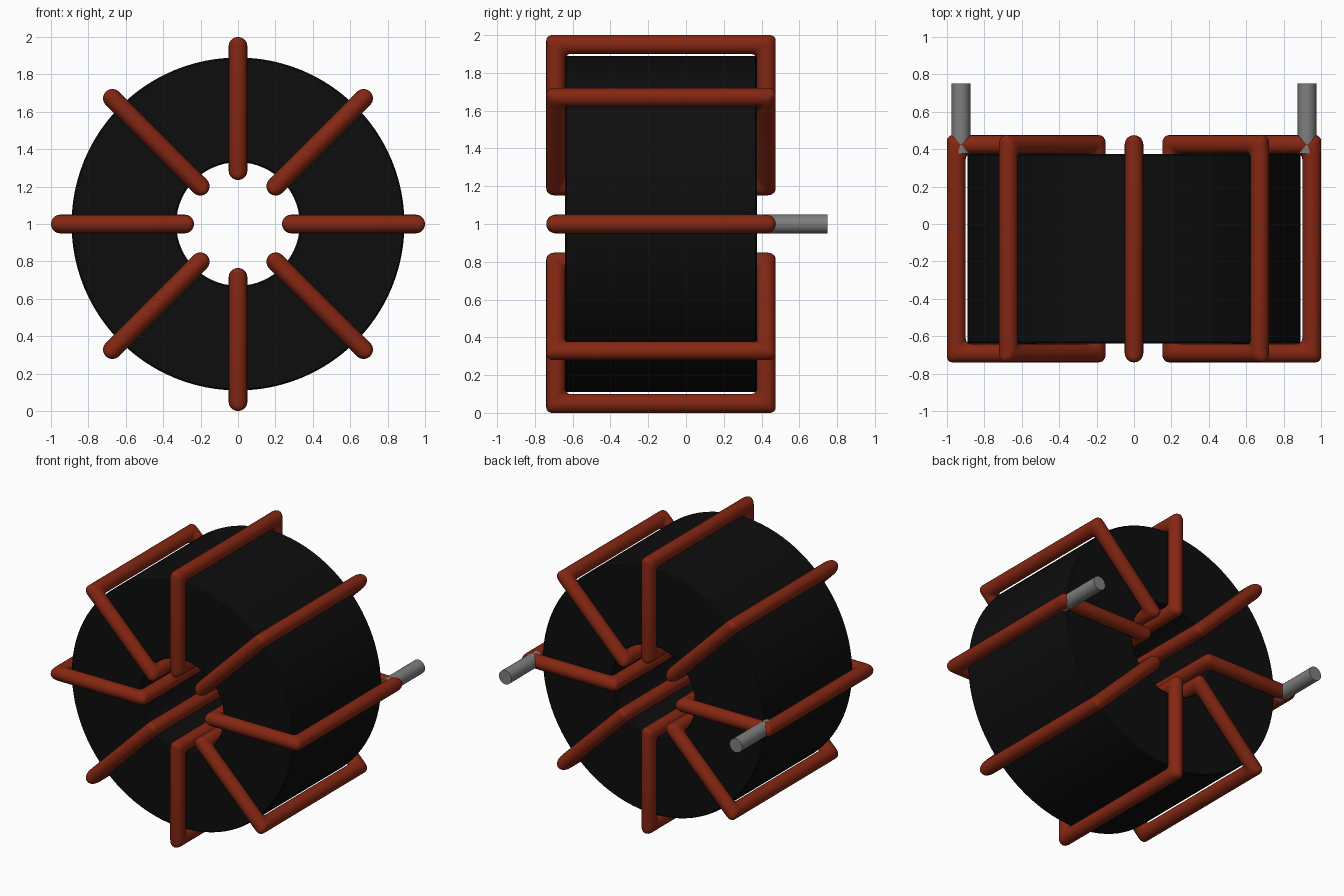
import bpy, bmesh, math
from mathutils import Vector, Matrix

cube = bpy.data.objects.get("Cube")
if cube:
    bpy.data.objects.remove(cube, do_unlink=True)

WIRE_R = 0.05                      # wire radius
R_IN, R_OUT = 0.285, 0.95          # wire centre line, radially
Y_FRONT, Y_BACK = -0.69, 0.425     # wire centre line, front to back
CENTRE = Matrix.Translation((0, 0, 1))


def material(name, rgb, roughness):
    m = bpy.data.materials.new(name)
    m.use_nodes = True
    m.diffuse_color = (*rgb, 1)
    bsdf = next(n for n in m.node_tree.nodes if n.type == 'BSDF_PRINCIPLED')
    bsdf.inputs["Base Color"].default_value = (*rgb, 1)
    bsdf.inputs["Roughness"].default_value = roughness
    return m


black = material("black ferrite", (0.004, 0.004, 0.004), 0.6)
copper = material("enamelled copper", (0.235, 0.02, 0.006), 0.5)
tin = material("tinned grey", (0.21, 0.21, 0.21), 0.5)


def add_object(name, bm, mat, matrix):
    bmesh.ops.recalc_face_normals(bm, faces=bm.faces)
    me = bpy.data.meshes.new(name)
    bm.to_mesh(me)
    bm.free()
    me.materials.append(mat)
    ob = bpy.data.objects.new(name, me)
    bpy.context.collection.objects.link(ob)
    ob.matrix_world = matrix
    bpy.ops.object.select_all(action='DESELECT')
    ob.select_set(True)
    bpy.context.view_layer.objects.active = ob
    bpy.ops.object.shade_smooth_by_angle(angle=math.radians(35))
    return ob


def bridge_rings(bm, rings):
    """Join closed rings of vertices into a closed tube."""
    for a, b in zip(rings, rings[1:] + rings[:1]):
        n = len(a)
        for i in range(n):
            j = (i + 1) % n
            bm.faces.new((a[i], a[j], b[j], b[i]))


# Ring core: chamfered rectangle revolved about the y axis
def ring_core():
    r0, r1, y0, y1, c = 0.33, 0.89, -0.64, 0.375, 0.008
    profile = [(r0 + c, y0), (r1 - c, y0), (r1, y0 + c), (r1, y1 - c),
               (r1 - c, y1), (r0 + c, y1), (r0, y1 - c), (r0, y0 + c)]
    bm = bmesh.new()
    steps = 96
    rings = []
    for k in range(steps):
        a = math.tau * k / steps
        rings.append([bm.verts.new((r * math.cos(a), y, r * math.sin(a)))
                      for r, y in profile])
    bridge_rings(bm, rings)
    return add_object("ring_core", bm, black, CENTRE)


# One winding: round wire swept around a rectangle with tight corners
def winding(name, angle):
    mid_r, half_r = (R_IN + R_OUT) / 2, (R_OUT - R_IN) / 2
    mid_y, half_y = (Y_FRONT + Y_BACK) / 2, (Y_BACK - Y_FRONT) / 2
    fillet, corner_steps, sides = 0.03, 5, 20
    bm = bmesh.new()
    rings = []
    for q, (sx, sy) in enumerate([(1, 1), (-1, 1), (-1, -1), (1, -1)]):
        for k in range(corner_steps + 1):
            t = math.pi / 2 * (q + k / corner_steps)
            ring = []
            for s in range(sides):
                p = math.tau * s / sides
                out, side = WIRE_R * math.cos(p), WIRE_R * math.sin(p)
                x = mid_r + sx * (half_r + out - fillet) + fillet * math.cos(t)
                y = mid_y + sy * (half_y + out - fillet) + fillet * math.sin(t)
                ring.append(bm.verts.new((x, y, side)))
            rings.append(ring)
    bridge_rings(bm, rings)
    return add_object(name, bm, copper, CENTRE @ Matrix.Rotation(-angle, 4, 'Y'))


# Straight lead pointing out of the back
def lead(name, x):
    y0, y1 = 0.378, 0.75
    bm = bmesh.new()
    bmesh.ops.create_cone(bm, cap_ends=True, segments=24, radius1=WIRE_R,
                          radius2=WIRE_R, depth=y1 - y0)
    place = Matrix.Translation(Vector((x, (y0 + y1) / 2, 0)))
    return add_object(name, bm, tin,
                      CENTRE @ place @ Matrix.Rotation(math.pi / 2, 4, 'X'))


ring_core()
for i in range(8):
    winding(f"winding_{i + 1}", math.tau * i / 8)
lead("left_lead", 0.925)
lead("right_lead", -0.925)
